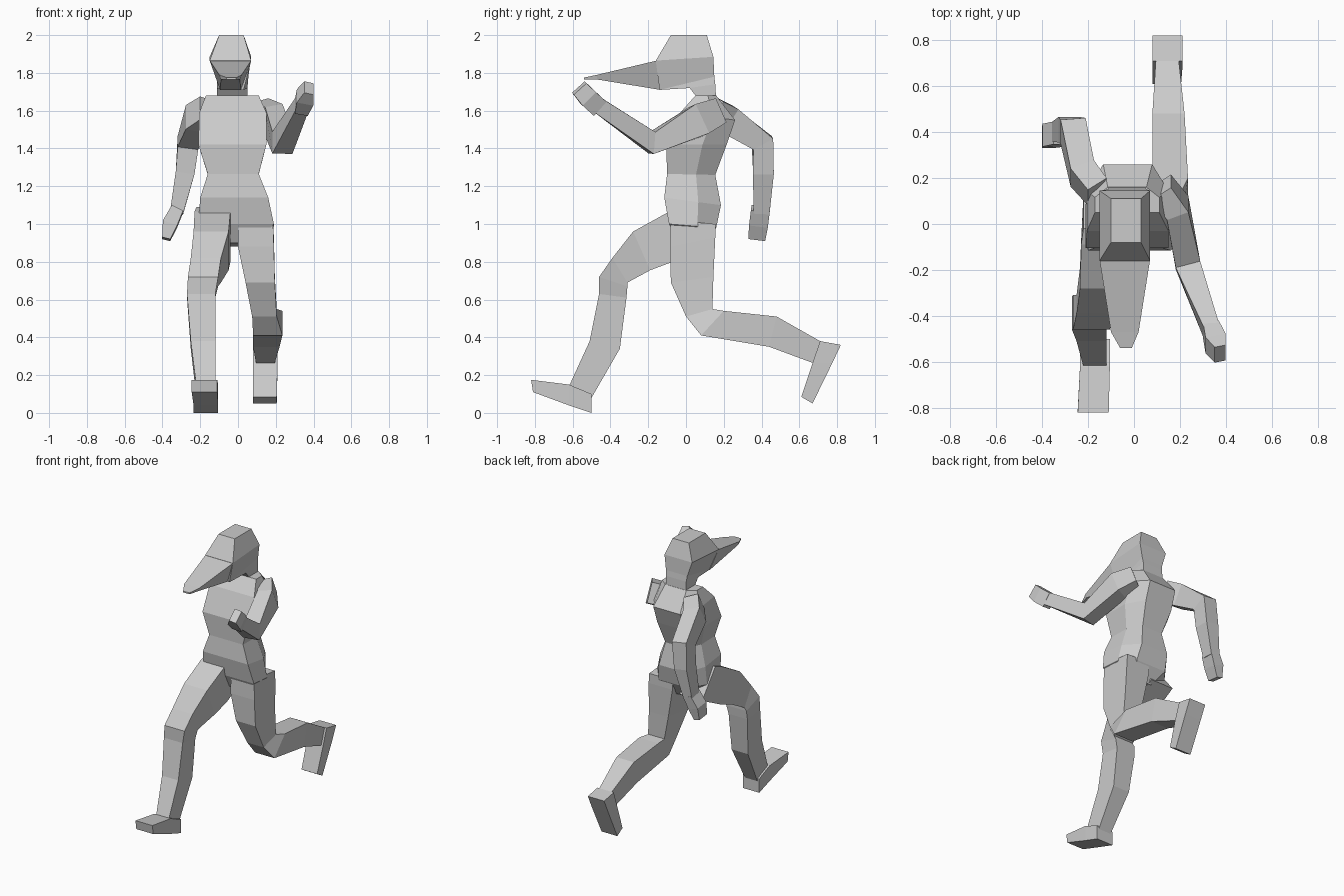
import bpy, bmesh
from mathutils import Vector


def loft(name, rings):
    """Skin a list of equal-length point rings and cap both ends."""
    bm = bmesh.new()
    loops = [[bm.verts.new(p) for p in ring] for ring in rings]
    n = len(loops[0])
    for a, b in zip(loops, loops[1:]):
        for i in range(n):
            j = (i + 1) % n
            bm.faces.new((a[i], a[j], b[j], b[i]))
    bm.faces.new(loops[0][::-1])
    bm.faces.new(loops[-1])
    bmesh.ops.recalc_face_normals(bm, faces=bm.faces)
    mesh = bpy.data.meshes.new(name)
    bm.to_mesh(mesh)
    bm.free()
    ob = bpy.data.objects.new(name, mesh)
    bpy.context.collection.objects.link(ob)
    return ob


def quad(ya, za, yb, zb, x0, x1, inset=0):
    """Four-sided section between two side-profile points; b side narrowed by inset."""
    return [(x0, ya, za), (x1, ya, za), (x1 - inset, yb, zb), (x0 + inset, yb, zb)]


def body_ring(yf, zf, yb, zb, x0, x1):
    """Six-sided torso section: flat front, chamfered back."""
    c = (x1 - x0) * 0.2
    ym, zm = yf + (yb - yf) * 0.6, zf + (zb - zf) * 0.6
    return [(x0, yf, zf), (x1, yf, zf), (x1, ym, zm),
            (x1 - c, yb, zb), (x0 + c, yb, zb), (x0, ym, zm)]


def tube(name, path):
    """Four-sided limb; path entries are (x, y, z, half width, half depth)."""
    pts = [Vector(p[:3]) for p in path]
    rings = []
    for i, (c, p) in enumerate(zip(pts, path)):
        before = (c - pts[i - 1]).normalized() if i else Vector()
        after = (pts[i + 1] - c).normalized() if i < len(pts) - 1 else Vector()
        t = (before + after).normalized()
        side = (Vector((1, 0, 0)) - t * t.x).normalized()
        up = t.cross(side)
        rings.append([c + side * p[3] * sx + up * p[4] * sy
                      for sx, sy in ((-1, -1), (1, -1), (1, 1), (-1, 1))])
    return loft(name, rings)


# Torso and pelvis
loft("torso", [body_ring(*r) for r in (
    (0.05, 1.68, 0.16, 1.68, -0.17, 0.11),
    (-0.03, 1.59, 0.26, 1.55, -0.205, 0.15),
    (-0.105, 1.42, 0.215, 1.42, -0.21, 0.15),
    (-0.10, 1.265, 0.155, 1.26, -0.16, 0.11),
    (-0.115, 1.14, 0.185, 1.10, -0.20, 0.16),
    (-0.09, 1.00, 0.16, 0.98, -0.21, 0.19),
    (-0.04, 0.90, 0.10, 0.88, -0.10, 0.10))])

# Neck and head
loft("head", [quad(*r) for r in (
    (0.08, 1.64, 0.16, 1.65, -0.11, 0.05),
    (0.02, 1.72, 0.155, 1.74, -0.11, 0.05),
    (-0.14, 1.71, 0.15, 1.78, -0.09, 0.03, -0.025),
    (-0.16, 1.865, 0.145, 1.885, -0.15, 0.07),
    (-0.08, 2.0, 0.11, 2.0, -0.10, 0.03))])

# Long flat beak
loft("beak", [quad(*r) for r in (
    (-0.155, 1.865, -0.135, 1.71, -0.15, 0.07, 0.055),
    (-0.47, 1.79, -0.47, 1.765, -0.10, 0.02, 0.01),
    (-0.54, 1.775, -0.54, 1.765, -0.06, -0.01))])

# Forward leg
loft("forward_leg", [quad(*r) for r in (
    (-0.02, 1.09, 0.13, 0.90, -0.22, -0.04),
    (-0.09, 1.065, -0.07, 0.80, -0.23, -0.04),
    (-0.28, 0.96, -0.19, 0.755, -0.235, -0.05),
    (-0.39, 0.82, -0.31, 0.69, -0.25, -0.09),
    (-0.46, 0.72, -0.31, 0.67, -0.265, -0.105),
    (-0.46, 0.63, -0.315, 0.61, -0.27, -0.12),
    (-0.51, 0.38, -0.35, 0.34, -0.25, -0.12),
    (-0.62, 0.14, -0.50, 0.08, -0.22, -0.12))])
loft("forward_foot", [quad(*r) for r in (
    (-0.50, 0.10, -0.50, 0.0, -0.235, -0.105),
    (-0.62, 0.15, -0.62, 0.04, -0.235, -0.105),
    (-0.82, 0.175, -0.81, 0.11, -0.245, -0.11))])

# Trailing leg
loft("trailing_leg", [quad(*r) for r in (
    (-0.08, 1.02, 0.155, 1.0, 0.0, 0.185),
    (-0.085, 0.88, 0.155, 0.93, 0.0, 0.19),
    (-0.08, 0.69, 0.145, 0.72, 0.04, 0.195),
    (0.0, 0.51, 0.14, 0.55, 0.075, 0.205),
    (0.08, 0.41, 0.20, 0.54, 0.08, 0.235),
    (0.44, 0.35, 0.48, 0.51, 0.08, 0.22),
    (0.67, 0.265, 0.71, 0.38, 0.095, 0.195))])
loft("trailing_foot", [quad(*r) for r in (
    (0.71, 0.38, 0.82, 0.36, 0.08, 0.21),
    (0.67, 0.265, 0.775, 0.265, 0.08, 0.21),
    (0.61, 0.085, 0.67, 0.05, 0.08, 0.205))])

# Arm swung back
tube("back_arm", (
    (-0.16, 0.14, 1.60, 0.05, 0.07),
    (-0.225, 0.22, 1.555, 0.055, 0.075),
    (-0.265, 0.405, 1.43, 0.055, 0.06),
    (-0.28, 0.41, 1.27, 0.05, 0.055),
    (-0.325, 0.40, 1.06, 0.035, 0.042)))
tube("back_hand", (
    (-0.32, 0.395, 1.08, 0.033, 0.05),
    (-0.36, 0.385, 1.00, 0.04, 0.05),
    (-0.38, 0.375, 0.92, 0.022, 0.045)))

# Arm swung forward
tube("front_arm", (
    (0.12, 0.16, 1.59, 0.05, 0.07),
    (0.19, 0.07, 1.55, 0.05, 0.085),
    (0.235, -0.18, 1.43, 0.055, 0.058),
    (0.335, -0.46, 1.625, 0.035, 0.042)))
tube("front_hand", (
    (0.335, -0.46, 1.615, 0.035, 0.05),
    (0.355, -0.52, 1.67, 0.045, 0.05),
    (0.375, -0.565, 1.72, 0.025, 0.045)))
